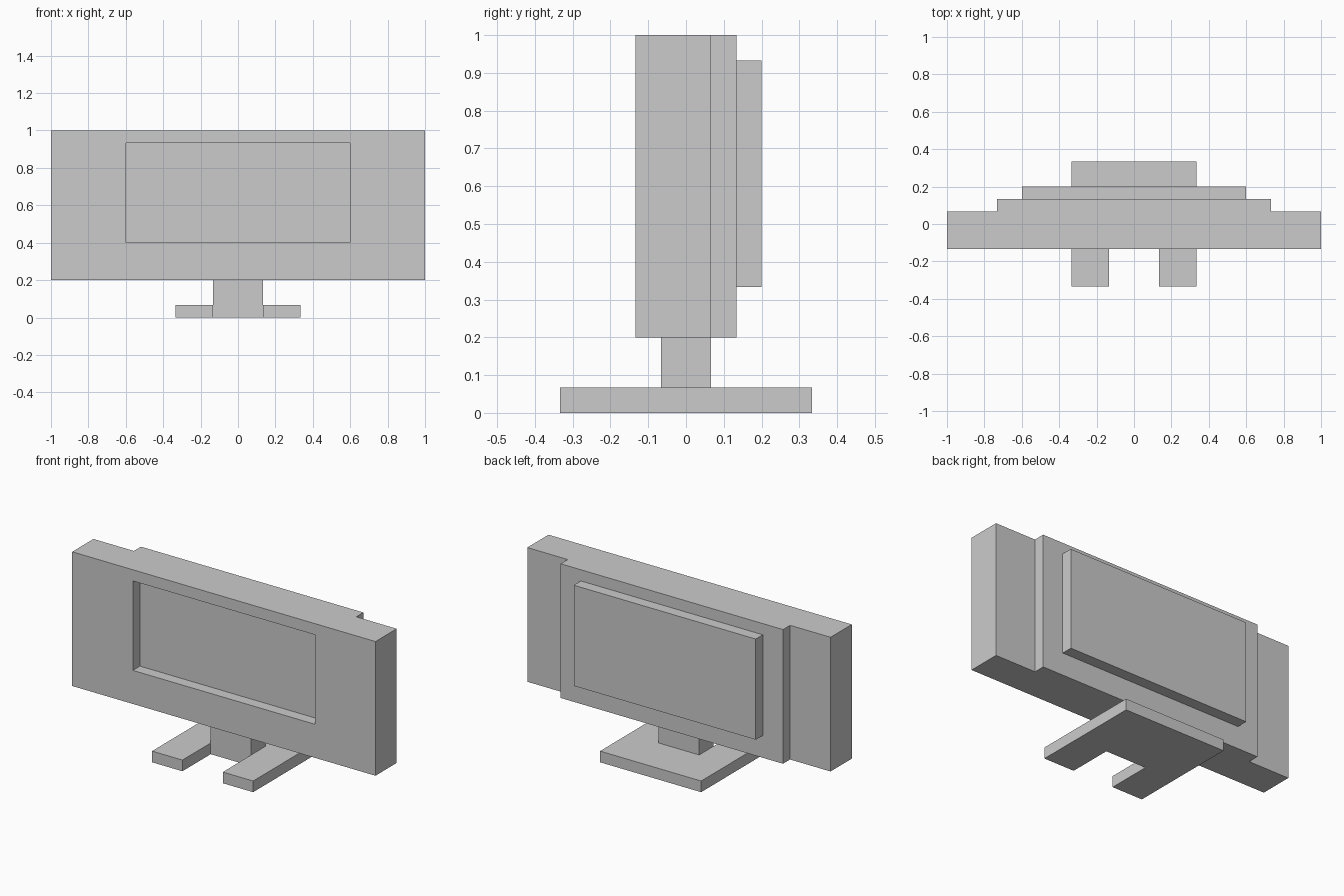
import bpy
import bmesh

if "Cube" in bpy.data.objects:
    bpy.data.objects.remove(bpy.data.objects["Cube"])

U = 1 / 15  # the model sits on a grid of fifteenths


def prism(outline, z0, z1):
    """Extrude a half outline, mirrored across x = 0, from z0 to z1."""
    full = outline + [(-x, y) for x, y in reversed(outline)]
    bm = bmesh.new()
    face = bm.faces.new([bm.verts.new((x * U, y * U, z0 * U)) for x, y in full])
    ext = bmesh.ops.extrude_face_region(bm, geom=[face], use_keep_orig=True)
    verts = [v for v in ext["geom"] if isinstance(v, bmesh.types.BMVert)]
    bmesh.ops.translate(bm, verts=verts, vec=(0, 0, (z1 - z0) * U))
    bmesh.ops.recalc_face_normals(bm, faces=bm.faces[:])
    return bm


def panel(bm, y, depth_y, half_x, z0, z1):
    """Inset a rectangle in the wall at y and push it to depth_y."""
    face = next(f for f in bm.faces if abs(f.normal.y) > 0.9
                and abs(f.calc_center_median().y - y * U) < 1e-4
                and abs(f.calc_center_median().x) < 1e-4)
    for new_y in (y, depth_y):
        bmesh.ops.inset_individual(bm, faces=[face], thickness=0.01)
        mid = face.calc_center_median()
        for v in face.verts:
            v.co = ((half_x if v.co.x > 0 else -half_x) * U, new_y * U,
                    (z1 if v.co.z > mid.z else z0) * U)


def finish(name, bm):
    bmesh.ops.recalc_face_normals(bm, faces=bm.faces[:])
    mesh = bpy.data.meshes.new(name)
    bm.to_mesh(mesh)
    bm.free()
    obj = bpy.data.objects.new(name, mesh)
    bpy.context.collection.objects.link(obj)


# Wide casing with stepped back, sunken screen and raised rear cover
casing = prism([(15, -2), (15, 1), (11, 1), (11, 2)], 3, 15)
panel(casing, -2, -1, 9, 6, 14)
panel(casing, 2, 3, 9, 5, 14)
finish("screen_casing", casing)

# Short neck
finish("neck", prism([(2, -1), (2, 1)], 1, 3))

# Foot with two forward prongs
finish("foot", prism([(2, -1), (2, -5), (5, -5), (5, 5)], 0, 1))
